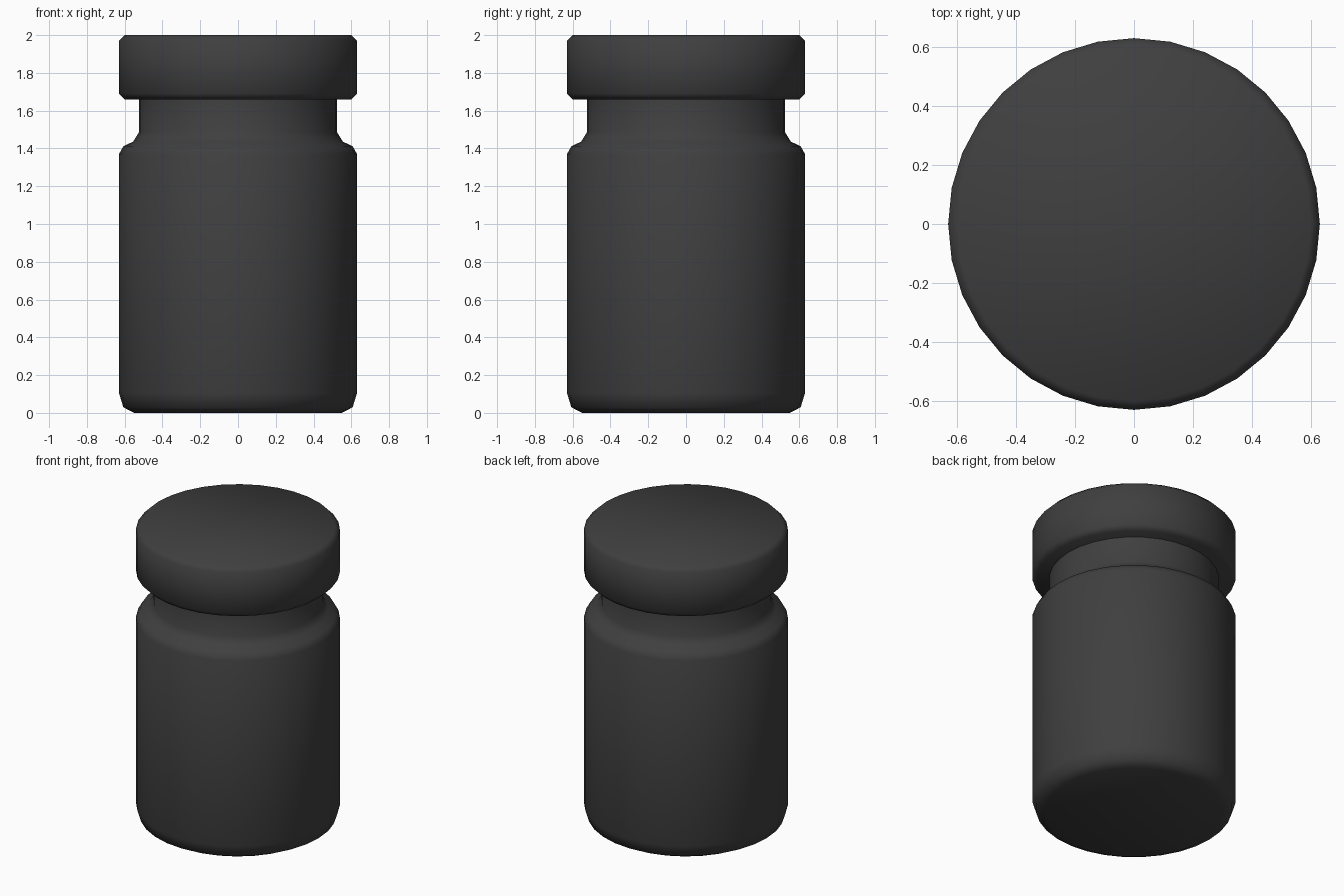
import bpy
import bmesh
from math import tau, radians

SIDES = 32

cube = bpy.data.objects.get("Cube")
if cube:
    bpy.data.objects.remove(cube, do_unlink=True)

# One dark plastic colour
plastic = bpy.data.materials.new("dark_grey_plastic")
plastic.use_nodes = True
colour = (0.05, 0.05, 0.05, 1)
plastic.diffuse_color = colour
plastic.node_tree.nodes["Principled BSDF"].inputs["Base Color"].default_value = colour


def lathe(name, profile, smooth_angle):
    """Turn a (radius, height) profile around z, with flat end discs."""
    bm = bmesh.new()
    verts = [bm.verts.new((r, 0, z)) for r, z in profile]
    edges = [bm.edges.new(pair) for pair in zip(verts, verts[1:])]
    bmesh.ops.spin(bm, geom=verts + edges, cent=(0, 0, 0), axis=(0, 0, 1),
                   angle=tau, steps=SIDES, use_merge=True)
    bmesh.ops.remove_doubles(bm, verts=bm.verts[:], dist=0.0001)
    bmesh.ops.holes_fill(bm, edges=[e for e in bm.edges if e.is_boundary], sides=0)
    bmesh.ops.recalc_face_normals(bm, faces=bm.faces[:])
    mesh = bpy.data.meshes.new(name)
    bm.to_mesh(mesh)
    bm.free()
    mesh.materials.append(plastic)
    obj = bpy.data.objects.new(name, mesh)
    bpy.context.collection.objects.link(obj)
    bpy.ops.object.select_all(action="DESELECT")
    obj.select_set(True)
    bpy.context.view_layer.objects.active = obj
    bpy.ops.object.shade_smooth_by_angle(angle=radians(smooth_angle))
    return obj


# Bottle: rounded foot, straight wall, shoulder and neck
lathe("bottle_body", [(0.55, 0), (0.607, 0.03), (0.63, 0.105), (0.63, 1.37),
                      (0.607, 1.412), (0.555, 1.436), (0.525, 1.485),
                      (0.525, 1.67)], 60)

# Lid: wide disc with bevelled rims
lathe("lid", [(0.60, 1.66), (0.63, 1.69), (0.63, 1.97), (0.60, 2.0)], 60)
